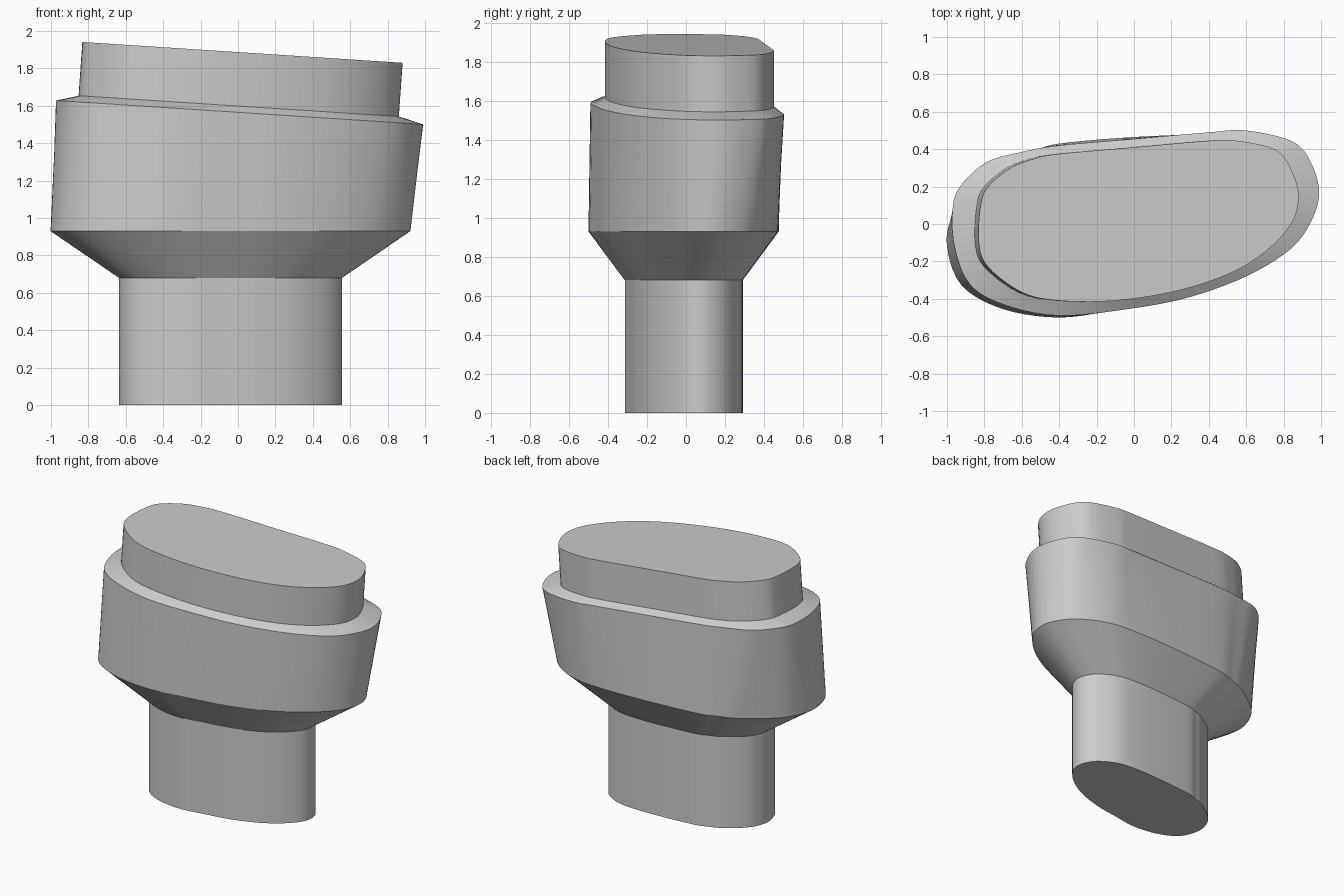
import bpy
import bmesh
import math
from mathutils import Vector

cube = bpy.data.objects.get("Cube")
if cube:
    bpy.data.objects.remove(cube, do_unlink=True)

# One plain grey for everything
grey = bpy.data.materials.new("plain_grey")
grey.use_nodes = True
colour = (0.6, 0.6, 0.6, 1)
grey.diffuse_color = colour
grey.node_tree.nodes["Principled BSDF"].inputs["Base Color"].default_value = colour

# Outlines run clockwise from the -x end, with matching points
PLUG = [(-.82, .1), (-.78, .2), (-.66, .3), (-.53, .35), (-.4, .375),
        (0, .41), (.4, .445), (.55, .445), (.76, .395), (.85, .27),
        (.88, .14), (.84, 0), (.7, -.15), (.5, -.27), (.22, -.36),
        (-.1, -.41), (-.4, -.41), (-.6, -.365), (-.78, -.23), (-.83, -.1)]
RIM = [(-.97, .08), (-.93, .2), (-.79, .33), (-.6, .385), (-.4, .42),
       (0, .455), (.4, .49), (.6, .5), (.85, .44), (.95, .32),
       (.99, .16), (.94, 0), (.83, -.14), (.6, -.28), (.3, -.39),
       (0, -.45), (-.4, -.49), (-.7, -.43), (-.88, -.32), (-.96, -.12)]
BELLY = [(-.97, .05), (-.87, .19), (-.66, .34), (-.53, .39), (-.4, .43),
         (0, .465), (.35, .475), (.6, .45), (.8, .35), (.9, .22),
         (.92, .1), (.87, -.03), (.72, -.18), (.5, -.31), (.2, -.41),
         (-.1, -.46), (-.4, -.5), (-.7, -.455), (-.92, -.33), (-1, -.12)]


def smooth_outline(points, steps=5):
    """Closed Catmull-Rom curve through the points."""
    pts = [Vector(p) for p in points]
    n = len(pts)
    result = []
    for i in range(n):
        a, b, c, d = (pts[(i + k) % n] for k in (-1, 0, 1, 2))
        for s in range(steps):
            t = s / steps
            result.append(0.5 * (2 * b + (c - a) * t
                                 + (2 * a - 5 * b + 4 * c - d) * t ** 2
                                 + (3 * b - a - 3 * c + d) * t ** 3))
    return result


def ring(outline, height, tilt=0, shift=0):
    """Lift an outline onto a level or tilted plane."""
    return [Vector((p.x + shift, p.y, height + tilt * p.x)) for p in outline]


def loft(name, rings, cap_bottom=False, cap_top=False):
    """Skin a stack of rings, listed from the bottom up."""
    bm = bmesh.new()
    loops = [[bm.verts.new(co) for co in r] for r in rings]
    n = len(loops[0])
    for low, high in zip(loops, loops[1:]):
        for i in range(n):
            j = (i + 1) % n
            bm.faces.new((low[i], high[i], high[j], low[j]))
    if cap_bottom:
        bm.faces.new(loops[0])
    if cap_top:
        bm.faces.new(loops[-1][::-1])
    mesh = bpy.data.meshes.new(name)
    bm.to_mesh(mesh)
    bm.free()
    mesh.materials.append(grey)
    obj = bpy.data.objects.new(name, mesh)
    bpy.context.collection.objects.link(obj)
    bpy.ops.object.select_all(action="DESELECT")
    obj.select_set(True)
    bpy.context.view_layer.objects.active = obj
    bpy.ops.object.shade_smooth_by_angle(angle=math.radians(25))
    return obj


TILT = -0.065
plug, rim, belly = map(smooth_outline, (PLUG, RIM, BELLY))

# The neck is the belly outline shrunk about its middle
centre = Vector((-0.04, -0.01))
neck = [centre + (p - centre) * 0.62 for p in belly]

# Level rings below, tilted rings above
neck_foot = ring(neck, 0)
neck_top = ring(neck, 0.68)
belly_low = ring(belly, 0.93)
rim_edge = ring(rim, 1.565, TILT)
plug_foot = ring(plug, 1.6, TILT, shift=-0.02)
plug_top = ring(plug, 1.887, TILT)

# Body wall, easing into the flared foot on the way down
body_mid = [a.lerp(b, 0.6) for a, b in zip(belly_low, rim_edge)]

loft("lower_neck", [neck_foot, neck_top], cap_bottom=True)
loft("flared_shoulder", [neck_top, belly_low])
loft("main_body", [belly_low, body_mid, rim_edge])
loft("sloped_ledge", [rim_edge, plug_foot])
loft("top_plug", [plug_foot, plug_top], cap_top=True)
